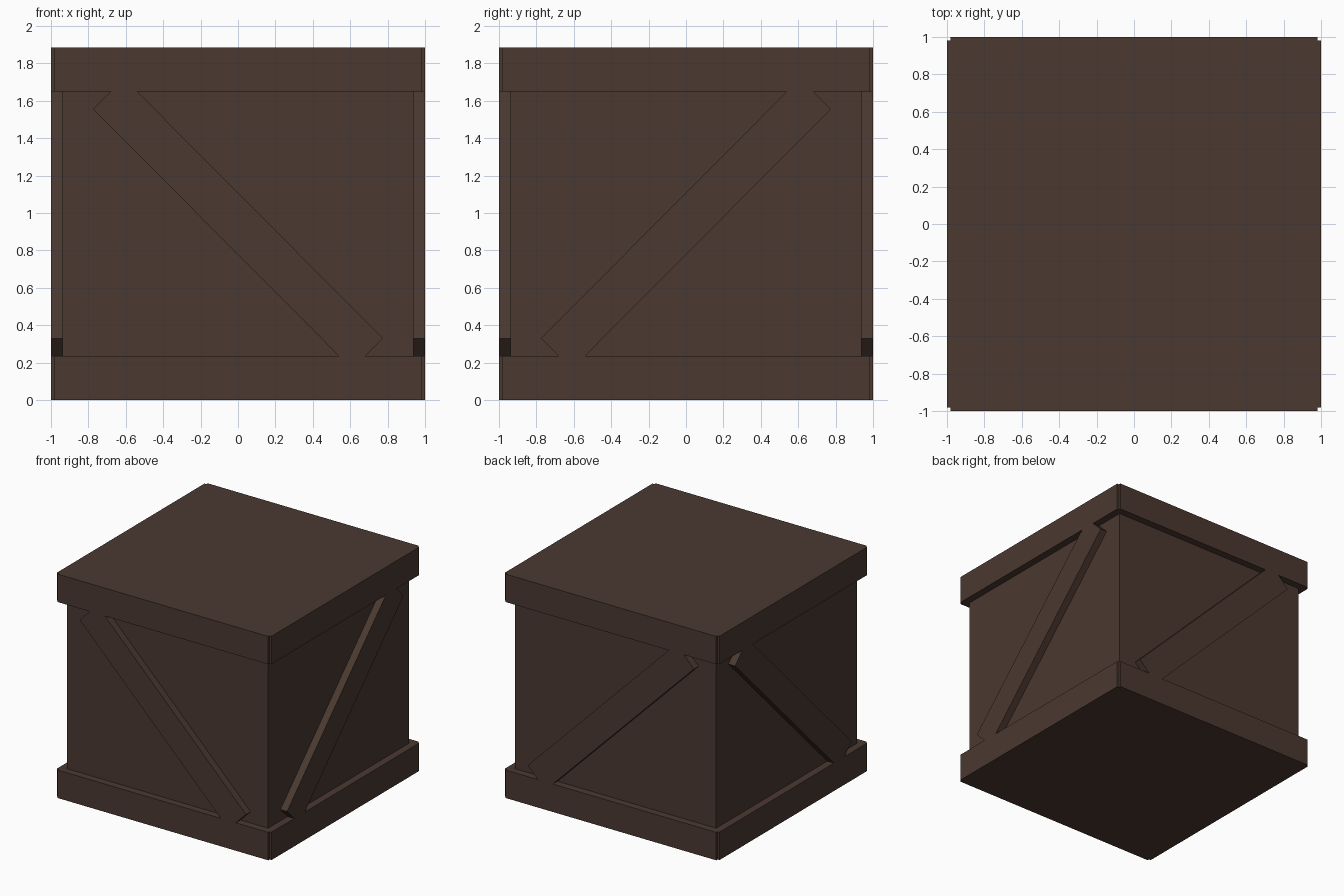
import bpy, bmesh
from mathutils import Vector

if "Cube" in bpy.data.objects:
    bpy.data.objects.remove(bpy.data.objects["Cube"])

H = 1.885       # total height
BAND = 0.235    # height of the rim planks
BODY = 0.938    # half width of the inner box
N = 0.982       # half length of the planks (leaves the corner notches)

wood = bpy.data.materials.new("dark_brown_wood")
wood.diffuse_color = (0.069, 0.040, 0.0295, 1)
wood.use_nodes = True
wood.node_tree.nodes["Principled BSDF"].inputs["Base Color"].default_value = wood.diffuse_color


def prism(name, points, sweep):
    """Extrude a flat outline along the sweep vector."""
    bm = bmesh.new()
    face = bm.faces.new([bm.verts.new(p) for p in points])
    res = bmesh.ops.extrude_face_region(bm, geom=[face], use_keep_orig=True)
    moved = [g for g in res["geom"] if isinstance(g, bmesh.types.BMVert)]
    bmesh.ops.translate(bm, verts=moved, vec=Vector(sweep))
    bmesh.ops.recalc_face_normals(bm, faces=bm.faces[:])
    me = bpy.data.meshes.new(name)
    bm.to_mesh(me)
    bm.free()
    me.materials.append(wood)
    ob = bpy.data.objects.new(name, me)
    bpy.context.collection.objects.link(ob)
    return ob


# Inner box
square = [(-BODY, -BODY), (BODY, -BODY), (BODY, BODY), (-BODY, BODY)]
prism("crate_body", [(x, y, BAND) for x, y in square], (0, 0, H - 2 * BAND))

# Top and bottom rims with small notched corners
quarter = [(1, -N), (1, N), (N, N)]
outline = []
for _ in range(4):
    outline += quarter
    quarter = [(-y, x) for x, y in quarter]
for name, z in (("bottom_rim", 0), ("top_rim", H - BAND)):
    prism(name, [(x, y, z) for x, y in outline], (0, 0, BAND))

# Diagonal braces: 45 degree planks trimmed by the rims
lo, hi = BAND, H - BAND
brace = [(-0.68, hi), (-0.775, hi - 0.095), (0.54, lo),
         (0.68, lo), (0.775, lo + 0.095), (-0.54, hi)]
for side, s in (("front", -1), ("back", 1)):
    prism(side + "_brace", [(u, s * BODY, z) for u, z in brace],
          (0, s * (1 - BODY), 0))
for side, s in (("left", -1), ("right", 1)):
    prism(side + "_brace", [(s * BODY, -u, z) for u, z in brace],
          (s * (1 - BODY), 0, 0))
